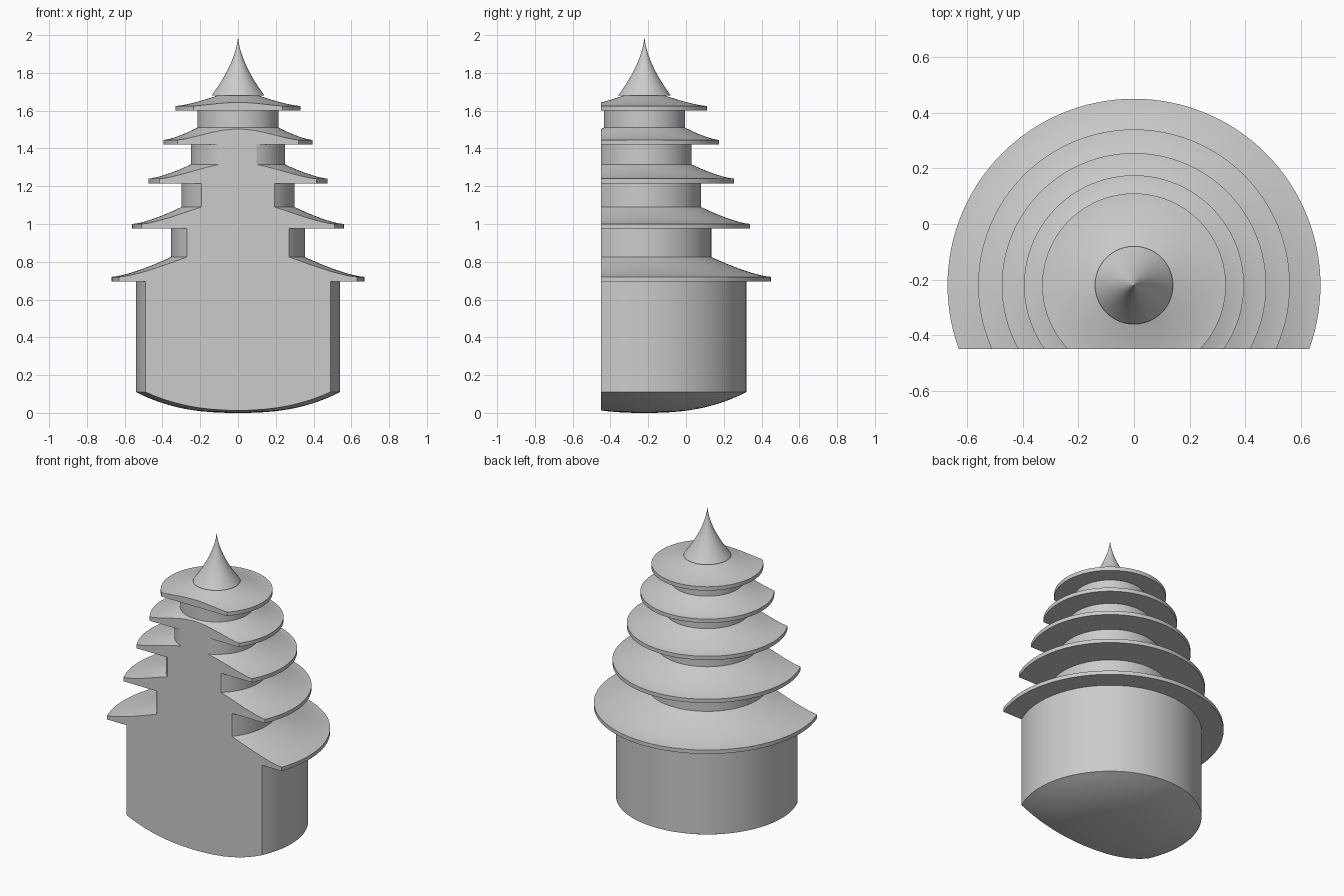
import bpy, bmesh, math
from mathutils import Vector

if "Cube" in bpy.data.objects:
    bpy.data.objects.remove(bpy.data.objects["Cube"], do_unlink=True)

AXIS_Y = -0.22    # centre line of the tower
CUT_Y = -0.45     # flat front slice
SEGMENTS = 128

grey = bpy.data.materials.new("plain grey")
grey.use_nodes = True
grey.diffuse_color = (0.6, 0.6, 0.6, 1)
grey.node_tree.nodes["Principled BSDF"].inputs["Base Color"].default_value = (0.6, 0.6, 0.6, 1)


def lathe(name, profile):
    """Revolve (radius, height) points into a solid and slice its front flat."""
    bm = bmesh.new()
    verts = [bm.verts.new((r, AXIS_Y, z)) for r, z in profile]
    edges = [bm.edges.new(pair) for pair in zip(verts, verts[1:])]
    bmesh.ops.spin(bm, geom=verts + edges, cent=(0, AXIS_Y, 0), axis=(0, 0, 1),
                   angle=math.tau, steps=SEGMENTS)
    bmesh.ops.remove_doubles(bm, verts=bm.verts[:], dist=1e-5)
    cut = bmesh.ops.bisect_plane(bm, geom=bm.verts[:] + bm.edges[:] + bm.faces[:],
                                 plane_co=Vector((0, CUT_Y, 0)),
                                 plane_no=Vector((0, -1, 0)), clear_outer=True)
    rim = [g for g in cut["geom_cut"] if isinstance(g, bmesh.types.BMEdge)]
    if rim:
        bmesh.ops.contextual_create(bm, geom=rim)
    bmesh.ops.recalc_face_normals(bm, faces=bm.faces[:])
    mesh = bpy.data.meshes.new(name)
    bm.to_mesh(mesh)
    bm.free()
    mesh.materials.append(grey)
    obj = bpy.data.objects.new(name, mesh)
    bpy.context.collection.objects.link(obj)
    bpy.ops.object.select_all(action="DESELECT")
    obj.select_set(True)
    bpy.context.view_layer.objects.active = obj
    bpy.ops.object.shade_smooth_by_angle(angle=math.radians(22))


def steps(count):
    return [i / count for i in range(count + 1)]


# Main drum with a shallow bowl-shaped bottom
bowl = [(0.54 * t, 0.11 * t ** 2.5) for t in steps(14)]
lathe("body", bowl + [(0.54, 0.695), (0, 0.695)])

# Flared roofs: outer radius, underside height, inner radius, top height
roofs = [
    (0.67, 0.695, 0.355, 0.825),
    (0.56, 0.975, 0.30, 1.09),
    (0.475, 1.215, 0.25, 1.315),
    (0.395, 1.42, 0.215, 1.51),
    (0.33, 1.60, 0.11, 1.68),
]
for i, (outer, low, inner, top) in enumerate(roofs):
    edge = low + 0.025
    slope = [(outer + (inner - outer) * t, edge + (top - edge) * t ** 1.4)
             for t in steps(12)]
    lathe(f"roof_{i + 1}", [(0, low), (outer, low)] + slope + [(0, top)])
    # Storey wall between this roof and the next one
    if i + 1 < len(roofs):
        above = roofs[i + 1][1]
        lathe(f"storey_{i + 2}", [(0, top), (inner, top), (inner, above), (0, above)])

# Concave pointed spire
spire = [(0.14 * (1 - t) ** 1.7, 1.68 + 0.32 * t) for t in steps(18)]
lathe("spire", [(0, 1.68)] + spire)
